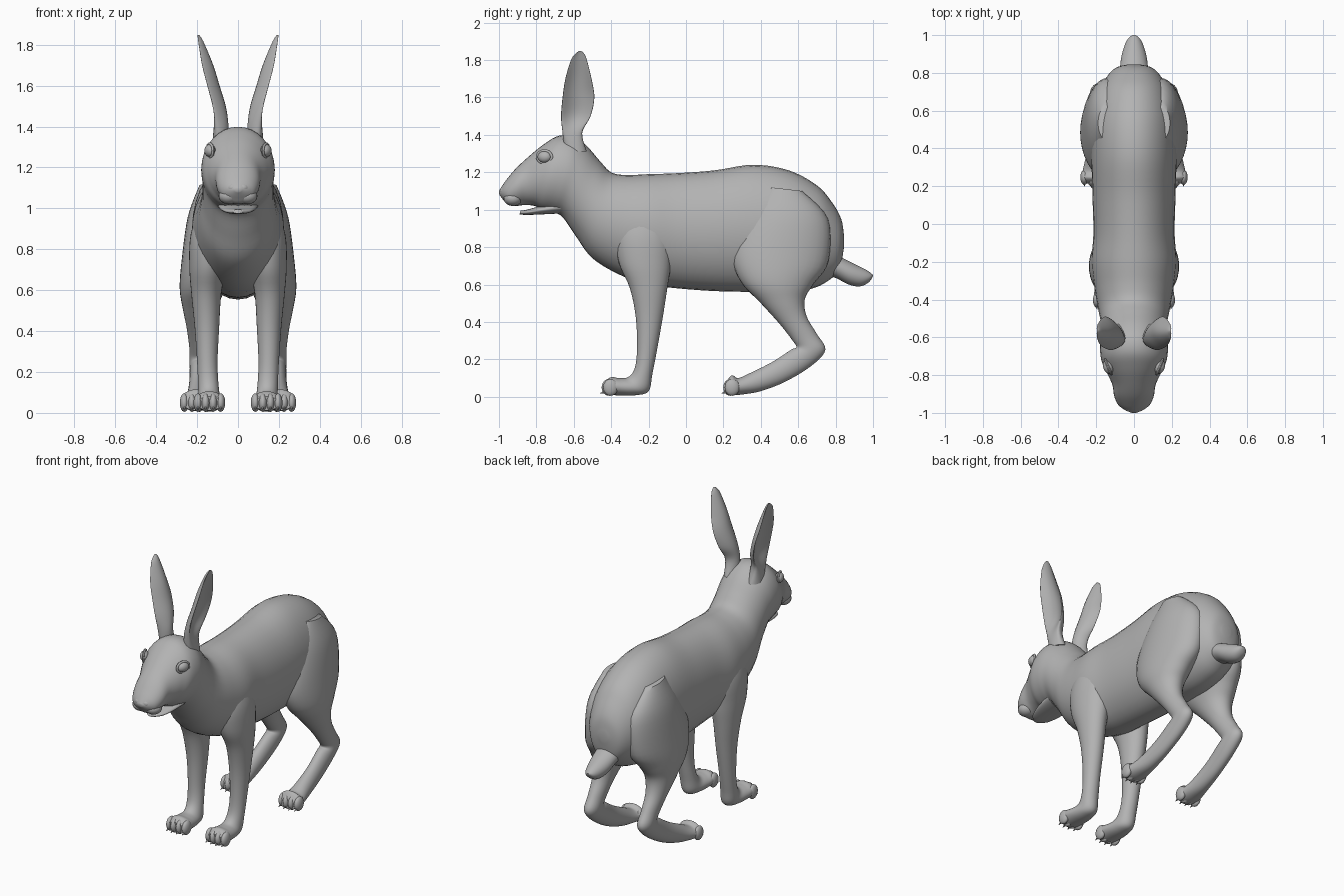
import bpy
import bmesh
from math import sin, cos, pi, radians
from mathutils import Matrix, Vector

if "Cube" in bpy.data.objects:
    bpy.data.objects.remove(bpy.data.objects["Cube"], do_unlink=True)

grey = bpy.data.materials.new("soft grey")
grey.use_nodes = True
GREY_VALUE = (0.45, 0.45, 0.45, 1)
grey.diffuse_color = GREY_VALUE
shader = grey.node_tree.nodes["Principled BSDF"]
shader.inputs["Base Color"].default_value = GREY_VALUE
shader.inputs["Roughness"].default_value = 0.7

SIDES = 32
STEPS = 5


def finish(name, bm, mirrored):
    """Turn a bmesh into a smooth grey object, optionally mirrored across x."""
    bmesh.ops.recalc_face_normals(bm, faces=bm.faces)
    mesh = bpy.data.meshes.new(name)
    bm.to_mesh(mesh)
    bm.free()
    mesh.materials.append(grey)
    obj = bpy.data.objects.new(name, mesh)
    bpy.context.collection.objects.link(obj)
    if mirrored:
        mirror = obj.modifiers.new("mirror", 'MIRROR')
        mirror.use_mirror_merge = False
    bpy.ops.object.select_all(action='DESELECT')
    obj.select_set(True)
    bpy.context.view_layer.objects.active = obj
    bpy.ops.object.shade_smooth_by_angle(angle=radians(50))
    return obj


def spline(rows):
    """Pass a smooth curve through rows of ring measurements."""
    padded = [rows[0]] + list(rows) + [rows[-1]]
    result = []
    for a, b, c, d in zip(padded, padded[1:], padded[2:], padded[3:]):
        for step in range(STEPS):
            t = step / STEPS
            result.append([
                q + t * (r - p) / 2
                + t * t * (p - 2.5 * q + 2 * r - s / 2)
                + t ** 3 * (1.5 * (q - r) + (s - p) / 2)
                for p, q, r, s in zip(a, b, c, d)])
    result.append(list(rows[-1]))
    return result


def skin(name, rings, mirrored):
    """Bridge closed rings of points and cap both ends."""
    bm = bmesh.new()
    loops = [[bm.verts.new(p) for p in ring] for ring in rings]
    for low, high in zip(loops, loops[1:]):
        for i in range(SIDES):
            j = (i + 1) % SIDES
            bm.faces.new((low[i], low[j], high[j], high[i]))
    bm.faces.new(loops[0])
    bm.faces.new(loops[-1])
    return finish(name, bm, mirrored)


def oval_ring(ya, za, yb, zb, half_width, x=0):
    """Oval between two profile points, widened sideways about x."""
    ring = []
    for i in range(SIDES):
        a = 2 * pi * i / SIDES
        k = cos(a) / 2
        ring.append((x + half_width * sin(a),
                     (ya + yb) / 2 + (ya - yb) * k,
                     (za + zb) / 2 + (za - zb) * k))
    return ring


def loft(name, rows, mirrored=False):
    return skin(name, [oval_ring(*row) for row in spline(rows)], mirrored)


def ball(bm, centre, radii):
    place = Matrix.Translation(centre) @ Matrix.Diagonal((*radii, 1))
    bmesh.ops.create_uvsphere(bm, u_segments=20, v_segments=12, radius=1, matrix=place)


# Body, neck and head: upper y z, lower y z, half width
loft("body_and_head", [
    (.845, .86, .845, .80, .03),
    (.83, .95, .82, .68, .10),
    (.78, 1.04, .76, .62, .15),
    (.70, 1.13, .68, .58, .19),
    (.55, 1.21, .55, .555, .22),
    (.36, 1.24, .36, .56, .225),
    (.15, 1.21, .15, .565, .22),
    (-.05, 1.195, -.05, .58, .215),
    (-.2, 1.19, -.2, .60, .225),
    (-.32, 1.185, -.35, .65, .21),
    (-.40, 1.20, -.5, .74, .19),
    (-.46, 1.26, -.59, .86, .175),
    (-.53, 1.34, -.66, .96, .175),
    (-.60, 1.39, -.71, .985, .18),
    (-.68, 1.395, -.77, 1.0, .172),
    (-.76, 1.35, -.81, 1.02, .145),
    (-.84, 1.285, -.86, 1.025, .115),
    (-.91, 1.22, -.91, 1.02, .105),
    (-.96, 1.16, -.95, 1.025, .085),
    (-.985, 1.125, -.975, 1.05, .055),
    (-1, 1.1, -.998, 1.08, .015),
])

# Lower jaw, slightly open
loft("lower_jaw", [
    (-.66, 1.05, -.67, .98, .10),
    (-.78, 1.02, -.77, .975, .085),
    (-.85, 1.0, -.85, .972, .06),
    (-.885, .995, -.89, .975, .025),
])

# Short tail
loft("tail", [
    (.78, .77, .74, .65, .08),
    (.84, .74, .80, .635, .075),
    (.90, .71, .87, .60, .067),
    (.96, .68, .93, .59, .05),
    (.99, .66, .975, .61, .03),
    (1, .65, .998, .64, .008),
])

# Front legs: front y z, back y z, half width, centre x
loft("front_legs", [
    (-.28, 1.06, -.17, 1.06, .04, .13),
    (-.37, .88, -.08, .88, .09, .14),
    (-.36, .72, -.08, .72, .09, .148),
    (-.30, .58, -.10, .58, .073, .155),
    (-.268, .42, -.125, .42, .06, .152),
    (-.262, .25, -.155, .25, .05, .15),
    (-.275, .15, -.18, .12, .05, .145),
    (-.31, .105, -.20, .03, .055, .14),
    (-.36, .10, -.27, .008, .065, .14),
    (-.40, .105, -.38, .008, .072, .14),
    (-.435, .08, -.43, .012, .06, .14),
], mirrored=True)

# Hind legs: thigh, hock and long foot
loft("hind_legs", [
    (.45, 1.12, .62, 1.10, .04, .15),
    (.32, .97, .76, .95, .11, .135),
    (.245, .78, .76, .72, .125, .15),
    (.29, .62, .68, .60, .11, .175),
    (.40, .50, .635, .52, .085, .185),
    (.50, .39, .645, .43, .06, .19),
    (.57, .30, .70, .335, .048, .19),
    (.59, .265, .745, .25, .047, .19),
    (.56, .25, .67, .165, .046, .19),
    (.46, .185, .53, .08, .045, .195),
    (.35, .13, .40, .03, .052, .20),
    (.28, .10, .30, .012, .065, .205),
    (.245, .115, .25, .008, .074, .205),
    (.215, .08, .215, .012, .06, .205),
], mirrored=True)

# Toes with small claws
for name, x, y in (("front_toes", .14, -.415), ("hind_toes", .207, .235)):
    bm = bmesh.new()
    for i in range(4):
        side = i - 1.5
        toe = Vector((x + side * .037, y + abs(side) * .008, .05))
        ball(bm, toe, (.022, .04, .045))
        claw = Matrix.Translation(toe + Vector((0, -.035, -.027)))
        bmesh.ops.create_cone(bm, cap_ends=True, segments=8, radius1=.009, radius2=.001,
                              depth=.03, matrix=claw @ Matrix.Rotation(radians(110), 4, 'X'))
    finish(name, bm, True)

# Ears: cupped blades that open outward
ear_rings = []
for z, front, back, x, bow, thick in spline([
        (1.31, -.65, -.53, .085, 0, .04),
        (1.41, -.66, -.555, .082, .02, .035),
        (1.5, -.668, -.51, .08, .042, .02),
        (1.6, -.66, -.49, .104, .045, .014),
        (1.7, -.645, -.505, .133, .042, .012),
        (1.8, -.615, -.53, .171, .02, .009),
        (1.835, -.59, -.545, .186, .01, .006),
        (1.848, -.572, -.56, .194, .002, .003)]):
    ring = []
    for i in range(SIDES):
        a = 2 * pi * i / SIDES
        ring.append((x + bow * cos(a) ** 2 + thick * sin(a),
                     (front + back) / 2 + (back - front) / 2 * cos(a), z))
    ear_rings.append(ring)
skin("ears", ear_rings, True)

# Eyes and the raised rims around them
eye_turn = Matrix.Translation((.137, -.757, 1.282)) @ Matrix.Rotation(radians(-22), 4, 'Z')
bm = bmesh.new()
ball(bm, (0, 0, 0), (.026, .038, .031))
bm.transform(eye_turn)
finish("eyes", bm, True)

bm = bmesh.new()
loops = []
for i in range(SIDES):
    a = 2 * pi * i / SIDES
    loops.append([bm.verts.new((.007 * sin(b), (.041 + .008 * cos(b)) * cos(a),
                                (.033 + .008 * cos(b)) * sin(a)))
                  for b in (k * pi / 4 for k in range(8))])
for i in range(SIDES):
    here, there = loops[i - 1], loops[i]
    for k in range(8):
        bm.faces.new((here[k - 1], here[k], there[k], there[k - 1]))
bm.transform(eye_turn)
finish("eyelids", bm, True)

# Nose wings and whisker pads
bm = bmesh.new()
ball(bm, (.022, -.972, 1.10), (.03, .022, .022))
finish("nose", bm, True)
bm = bmesh.new()
ball(bm, (.045, -.925, 1.06), (.05, .05, .04))
finish("whisker_pads", bm, True)
